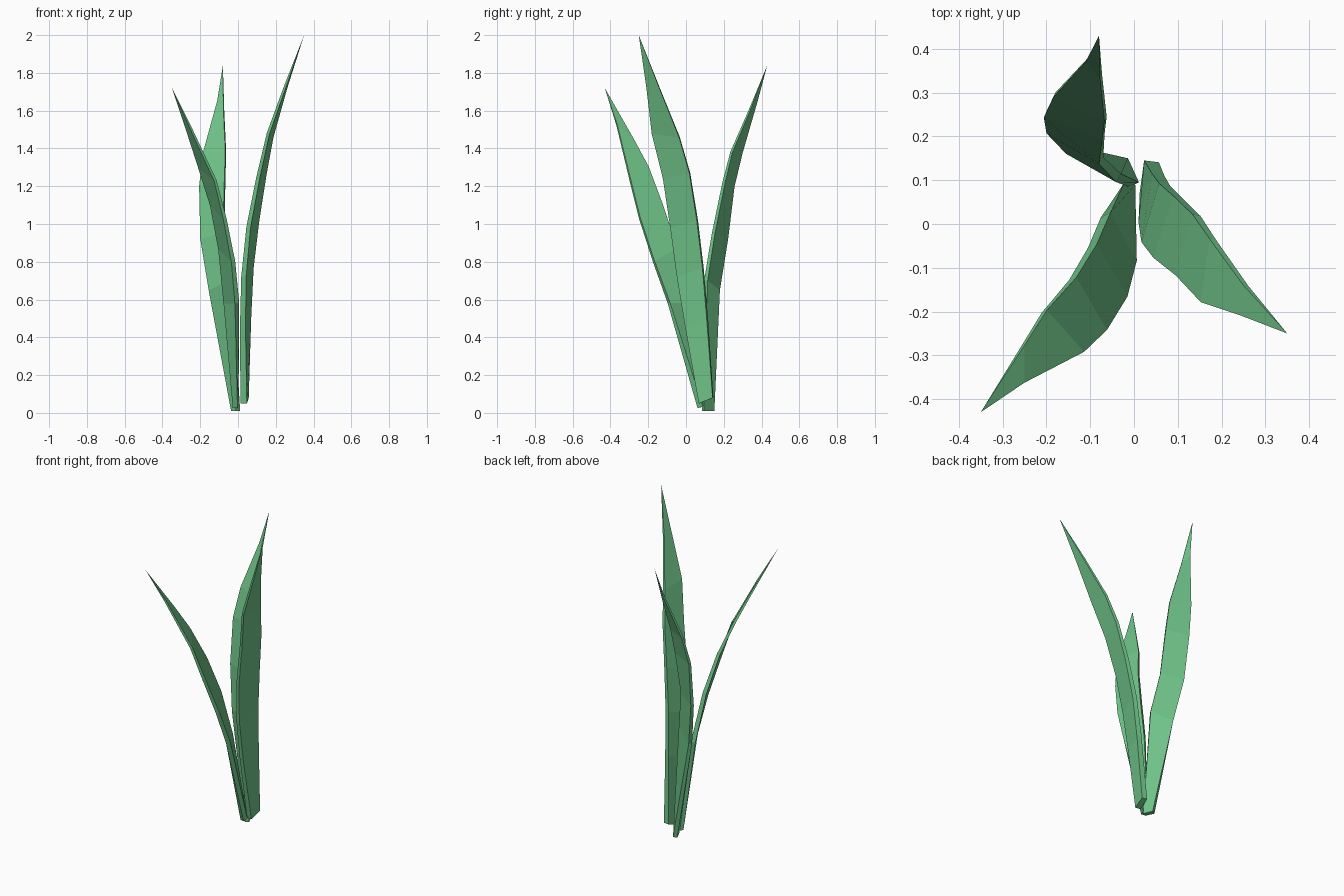
import bpy, bmesh
from mathutils import Vector

if "Cube" in bpy.data.objects:
    bpy.data.objects.remove(bpy.data.objects["Cube"])

green = bpy.data.materials.new("leaf_green")
green.diffuse_color = (0.16, 0.55, 0.25, 1)
green.use_nodes = True
green.node_tree.nodes["Principled BSDF"].inputs["Base Color"].default_value = green.diffuse_color


def leaf(name, left, right, tip, outward, thick):
    """Loft a thin four-sided blade between two edge paths, closing to a point."""
    bm = bmesh.new()
    left = [Vector(p) for p in left]
    right = [Vector(p) for p in right]
    tip = Vector(tip)
    mids = [(a + b) / 2 for a, b in zip(left, right)] + [tip]
    n = len(left)
    rings = []
    for i in range(n):
        tangent = mids[i + 1] - mids[max(i - 1, 0)]
        normal = (right[i] - left[i]).cross(tangent).normalized()
        if normal.dot(Vector(outward)) < 0:
            normal.negate()
        off = normal * thick * (1 - 0.75 * i / n) / 2
        ring = [left[i] + off, right[i] + off, right[i] - off, left[i] - off]
        for p in ring:
            p.z = max(p.z, 0)
        rings.append([bm.verts.new(p) for p in ring])
    bm.faces.new(rings[0])
    for a, b in zip(rings, rings[1:]):
        for k in range(4):
            j = (k + 1) % 4
            bm.faces.new((a[k], a[j], b[j], b[k]))
    top = bm.verts.new(tip)
    for k in range(4):
        bm.faces.new((rings[-1][k], rings[-1][(k + 1) % 4], top))
    bmesh.ops.recalc_face_normals(bm, faces=bm.faces)
    mesh = bpy.data.meshes.new(name)
    bm.to_mesh(mesh)
    bm.free()
    mesh.materials.append(green)
    bpy.context.collection.objects.link(bpy.data.objects.new(name, mesh))


# Tall leaf leaning right and forward
leaf("right_leaf",
     [(.03, .07, .05), (.025, 0, .45), (.03, -.045, .72), (.055, -.08, .98),
      (.105, -.12, 1.24), (.16, -.18, 1.48), (.25, -.21, 1.73)],
     [(.04, .143, .08), (.055, .113, .5), (.07, .09, .77), (.102, .06, 1.02),
      (.143, .02, 1.27), (.18, -.035, 1.46), (.255, -.14, 1.72)],
     (.35, -.25, 2.0), (1, -.6, 0), .034)

# Lower leaf leaning left and forward
leaf("left_leaf",
     [(-.025, .08, .03), (-.065, .02, .58), (-.095, -.05, .87),
      (-.14, -.125, 1.1), (-.205, -.2, 1.3), (-.255, -.28, 1.45)],
     [(.0, .075, .03), (-.005, -.09, .58), (-.025, -.17, .8),
      (-.07, -.245, 1.03), (-.12, -.295, 1.23), (-.255, -.365, 1.52)],
     (-.35, -.43, 1.72), (-1, -.7, 0), .03)

# Wide leaf leaning back
leaf("back_leaf",
     [(-.025, .145, .01), (-.15, .17, .65), (-.195, .215, .92),
      (-.203, .25, 1.2), (-.182, .295, 1.38), (-.108, .375, 1.65)],
     [(.0, .09, .01), (-.035, .105, .7), (-.075, .145, .95),
      (-.07, .2, 1.22), (-.065, .24, 1.38), (-.075, .335, 1.6)],
     (-.08, .43, 1.84), (.4, 1, 0), .025)
